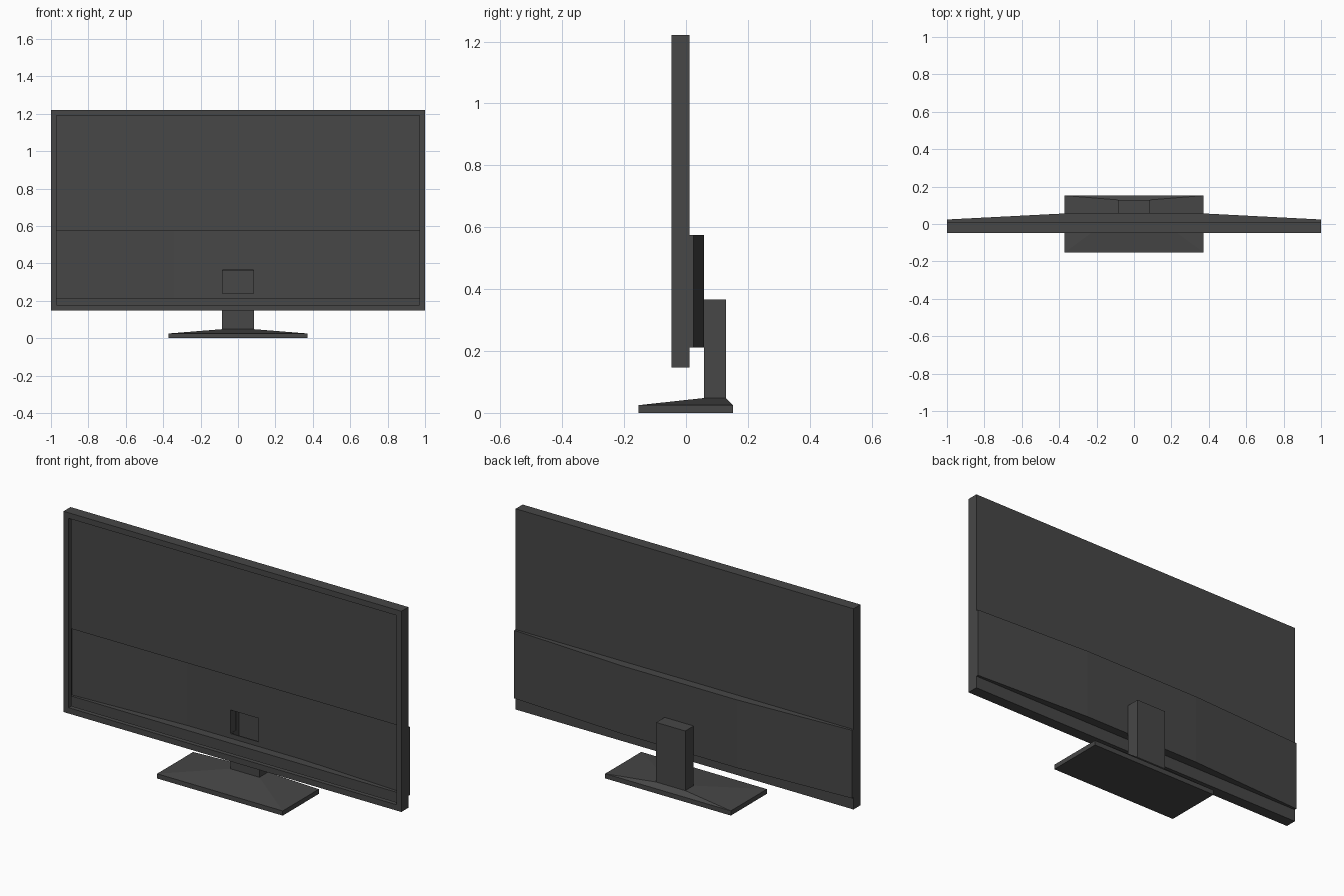
import bpy
import bmesh

cube = bpy.data.objects.get("Cube")
if cube:
    bpy.data.objects.remove(cube, do_unlink=True)

# One charcoal plastic for everything
plastic = bpy.data.materials.new("charcoal_plastic")
plastic.use_nodes = True
color = (0.063, 0.063, 0.063, 1)
plastic.diffuse_color = color
bsdf = next(n for n in plastic.node_tree.nodes if n.type == 'BSDF_PRINCIPLED')
bsdf.inputs["Base Color"].default_value = color


def finish(name, bm):
    bmesh.ops.recalc_face_normals(bm, faces=bm.faces)
    mesh = bpy.data.meshes.new(name)
    bm.to_mesh(mesh)
    bm.free()
    mesh.materials.append(plastic)
    ob = bpy.data.objects.new(name, mesh)
    bpy.context.collection.objects.link(ob)
    return ob


def loft(name, low, z0, high, z1):
    """Join a lower xy outline to an upper one and cap both ends."""
    bm = bmesh.new()
    a = [bm.verts.new((x, y, z0)) for x, y in low]
    b = [bm.verts.new((x, y, z1)) for x, y in high]
    bm.faces.new(a)
    bm.faces.new(b)
    for i in range(len(a)):
        j = (i + 1) % len(a)
        bm.faces.new((a[i], a[j], b[j], b[i]))
    return finish(name, bm)


def rect(hx, y0, y1):
    return [(-hx, y0), (hx, y0), (hx, y1), (-hx, y1)]


def box(name, hx, y0, y1, z0, z1):
    return loft(name, rect(hx, y0, y1), z0, rect(hx, y0, y1), z1)


def bulge(hx, front, end, back):
    """Plan of the rear housing: flat in the middle, tapering to the ends."""
    return [(-hx, front), (hx, front), (hx, end), (0.34, back), (-0.34, back), (-hx, end)]


def cut(target, *cutters):
    for cutter in cutters:
        cutter.hide_render = True
        mod = target.modifiers.new("cut", 'BOOLEAN')
        mod.operation = 'DIFFERENCE'
        mod.solver = 'EXACT'
        mod.object = cutter
        bpy.context.view_layer.objects.active = target
        bpy.ops.object.modifier_apply(modifier=mod.name)


# Display frame, rear housing and neck
frame = box("display_frame", 1.0, -0.047, 0.012, 0.147, 1.221)
plan = bulge(1.0, 0.012, 0.024, 0.058)
housing = loft("rear_housing", plan, 0.211, plan, 0.575)
neck = box("stand_neck", 0.086, 0.058, 0.129, 0.048, 0.367)

# Hollows: window, thin-walled body behind the lip, housing and neck shaft
window = box("window_cutter", 0.97, -0.08, -0.01, 0.178, 1.191)
body = box("body_cutter", 0.997, -0.023, 0.009, 0.15, 1.218)
inner = bulge(0.997, 0.0, 0.021, 0.055)
interior = loft("interior_cutter", inner, 0.213, inner, 0.573)
opening = box("opening_cutter", 0.084, 0.04, 0.1, 0.238, 0.364)
shaft = box("shaft_cutter", 0.083, 0.061, 0.126, 0.06, 0.363)
cut(frame, window, body, interior)
cut(housing, interior, opening)
cut(neck, shaft, opening)
for helper in (window, body, interior, opening, shaft):
    bpy.data.objects.remove(helper, do_unlink=True)

# Base: a flat slab with a sloped top rising to the neck
foot = rect(0.372, -0.153, 0.152)
box("base_slab", 0.372, -0.153, 0.152, 0.0, 0.025)
loft("base_slope", foot, 0.025, rect(0.086, 0.058, 0.129), 0.048)
